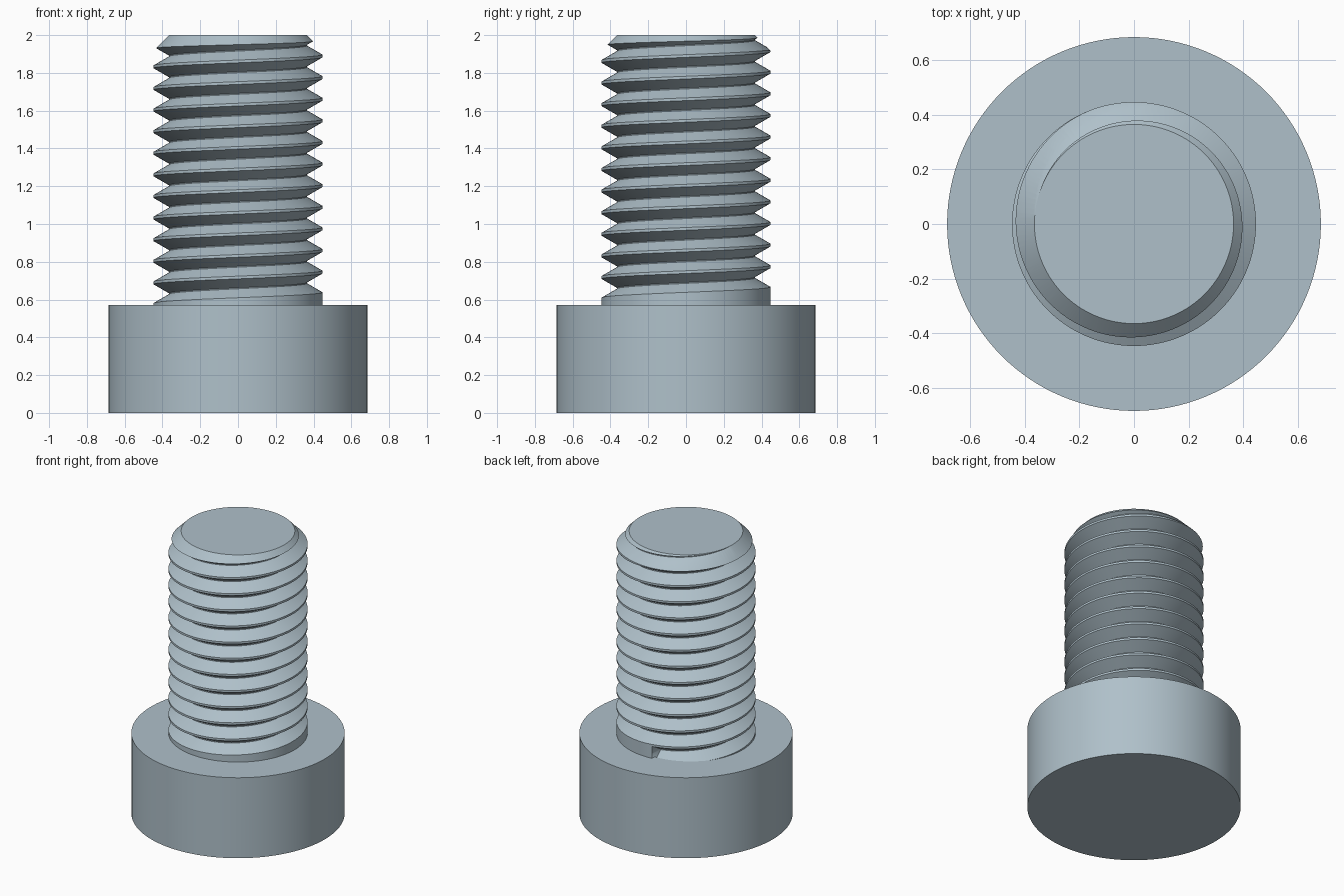
import bpy, bmesh, math

cube = bpy.data.objects.get("Cube")
if cube:
    bpy.data.objects.remove(cube, do_unlink=True)

HEAD_R, HEAD_H, TOP = 0.685, 0.57, 2.0
MAJOR, MINOR, PITCH = 0.447, 0.365, 0.1144
CREST, FLANK = 0.0145, 0.0473
SEG = 128                      # stations per turn
START = math.radians(97)       # where the groove begins, just above the head

steel = bpy.data.materials.new("blue_grey_steel")
steel.use_nodes = True
color = (0.43, 0.53, 0.59, 1)
steel.diffuse_color = color
steel.node_tree.nodes["Principled BSDF"].inputs["Base Color"].default_value = color


def make_object(name, bm):
    bmesh.ops.recalc_face_normals(bm, faces=bm.faces[:])
    mesh = bpy.data.meshes.new(name)
    bm.to_mesh(mesh)
    bm.free()
    mesh.materials.append(steel)
    obj = bpy.data.objects.new(name, mesh)
    bpy.context.collection.objects.link(obj)
    return obj


def lathe(name, profile, segments):
    """Closed solid of revolution from (radius, height) points."""
    bm = bmesh.new()
    rings = []
    for r, z in profile:
        rings.append([bm.verts.new((r * math.cos(a), r * math.sin(a), z))
                      for a in (math.tau * i / segments for i in range(segments))])
    for low, high in zip(rings, rings[1:]):
        for i in range(segments):
            j = (i + 1) % segments
            bm.faces.new((low[i], low[j], high[j], high[i]))
    bm.faces.new(rings[0][::-1])
    bm.faces.new(rings[-1])
    return make_object(name, bm)


def select_only(obj):
    bpy.ops.object.select_all(action="DESELECT")
    obj.select_set(True)
    bpy.context.view_layer.objects.active = obj


# Head: plain cylinder
head = lathe("head", [(HEAD_R, 0), (HEAD_R, HEAD_H)], SEG)

# Threaded shank: crest, flank, root, flank swept up a right-hand helix
bm = bmesh.new()
offsets = (-CREST / 2, CREST / 2, CREST / 2 + FLANK, PITCH - CREST / 2 - FLANK)
phase = 1.775 - 11 * PITCH     # crest height at angle zero
stations = []
for i in range(-3 * SEG, 15 * SEG):
    angle = math.tau * i / SEG
    root = MINOR if angle >= START else MAJOR
    z = phase + PITCH * i / SEG
    stations.append([bm.verts.new((r * math.cos(angle), r * math.sin(angle), z + dz))
                     for r, dz in zip((MAJOR, MAJOR, root, root), offsets)])
for i in range(len(stations) - SEG - 1):
    left = stations[i] + [stations[i + SEG][0]]
    right = stations[i + 1] + [stations[i + 1 + SEG][0]]
    for k in range(4):
        bm.faces.new((left[k], right[k], right[k + 1], left[k + 1]))

# Trim both helical ends flat and close them
for height, up in ((HEAD_H - 0.07, -1), (TOP + 0.05, 1)):
    bmesh.ops.bisect_plane(bm, geom=bm.verts[:] + bm.edges[:] + bm.faces[:], dist=1e-6,
                           plane_co=(0, 0, height), plane_no=(0, 0, up), clear_outer=True)
bmesh.ops.holes_fill(bm, edges=[e for e in bm.edges if e.is_boundary], sides=0)
shank = make_object("threaded_shank", bm)

# Turn the tip to a 45 degree chamfer
cutter = lathe("chamfer_cutter", [(0.6, 0.3), (0.6, TOP - 0.6 + MINOR), (MINOR, TOP)], SEG)
cutter.hide_render = True
chamfer = shank.modifiers.new("chamfer", "BOOLEAN")
chamfer.operation = "INTERSECT"
chamfer.solver = "EXACT"
chamfer.object = cutter
select_only(shank)
bpy.ops.object.modifier_apply(modifier=chamfer.name)
bpy.data.objects.remove(cutter, do_unlink=True)

for obj in (head, shank):
    select_only(obj)
    bpy.ops.object.shade_smooth_by_angle(angle=math.radians(30))
